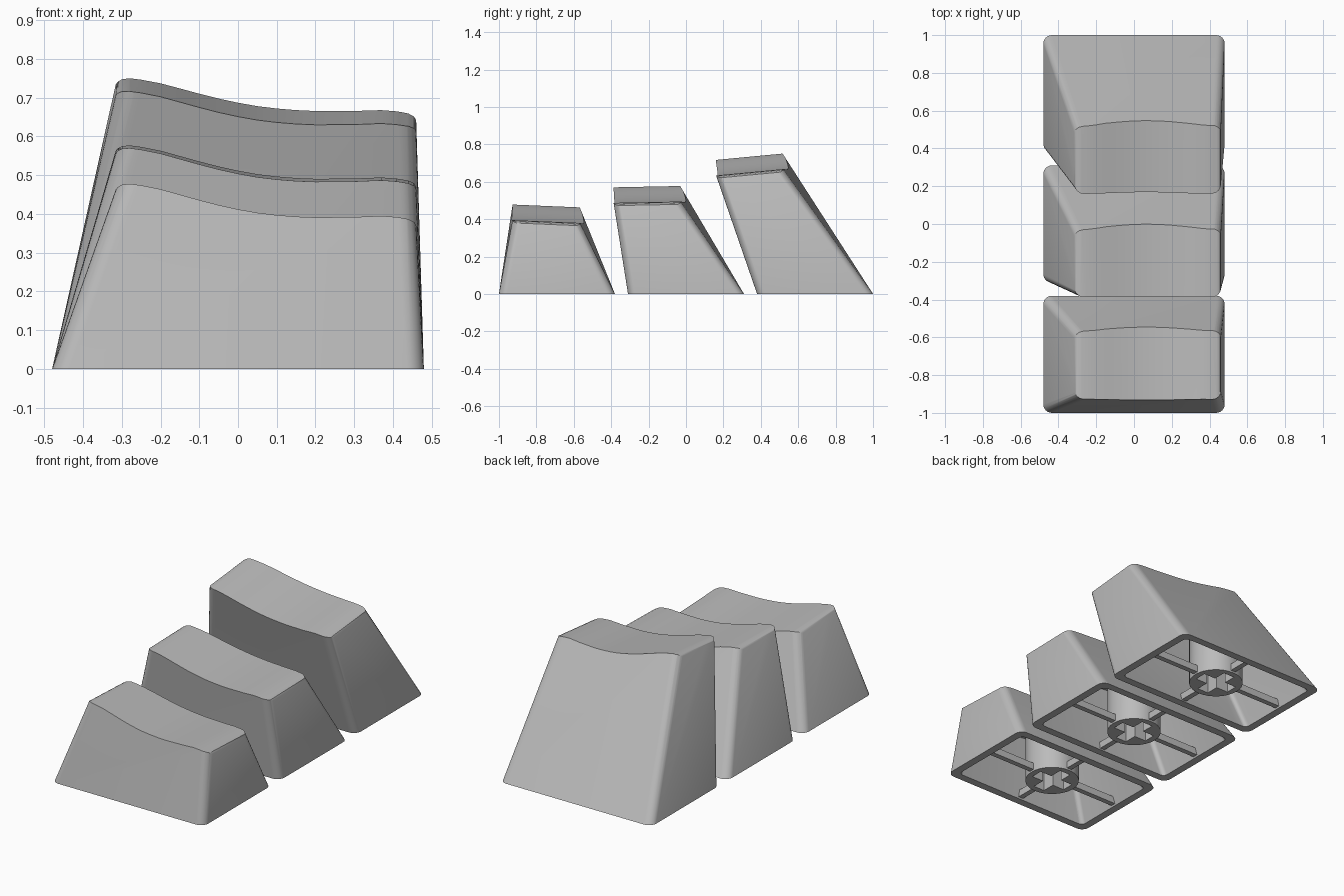
import bpy, bmesh, math
from mathutils import Matrix, Vector

if "Cube" in bpy.data.objects:
    bpy.data.objects.remove(bpy.data.objects["Cube"])

grey = bpy.data.materials.new("plain grey")
grey.use_nodes = True
grey.diffuse_color = (0.5, 0.5, 0.5, 1)
grey.node_tree.nodes["Principled BSDF"].inputs["Base Color"].default_value = (0.5, 0.5, 0.5, 1)

HALF_X, HALF_Y = 0.48, 0.31
LEFT_X, RIGHT_X = -0.316, 0.46      # top outline in x

# Dish cross-section: x, drop below the highest point
DISH = [(-0.4, -0.10), (-0.318, -0.016), (-0.31, -0.007), (-0.3, -0.002), (-0.28, 0),
        (-0.25, -0.004), (-0.2, -0.014), (-0.15, -0.028), (-0.1, -0.042), (-0.05, -0.055),
        (0, -0.066), (0.05, -0.075), (0.1, -0.081), (0.15, -0.085), (0.2, -0.087),
        (0.3, -0.086), (0.37, -0.083), (0.41, -0.086), (0.44, -0.091), (0.455, -0.098),
        (0.465, -0.115), (0.6, -0.28)]


def finish(name, bm):
    bmesh.ops.recalc_face_normals(bm, faces=bm.faces)
    mesh = bpy.data.meshes.new(name)
    bm.to_mesh(mesh)
    bm.free()
    mesh.materials.append(grey)
    obj = bpy.data.objects.new(name, mesh)
    bpy.context.collection.objects.link(obj)
    return obj


def skin(name, rings):
    """Closed solid through rings of matching points."""
    bm = bmesh.new()
    loops = [[bm.verts.new(p) for p in ring] for ring in rings]
    n = len(loops[0])
    for a, b in zip(loops, loops[1:]):
        for i in range(n):
            j = (i + 1) % n
            bm.faces.new((a[i], a[j], b[j], b[i]))
    bm.faces.new(loops[0])
    bm.faces.new(loops[-1])
    return finish(name, bm)


def boxes(name, specs):
    """Boxes given as centre and size."""
    bm = bmesh.new()
    for centre, size in specs:
        bmesh.ops.create_cube(bm, size=1, matrix=Matrix.Translation(centre) @ Matrix.Diagonal((*size, 1)))
    return finish(name, bm)


def combine(obj, tool, operation):
    mod = obj.modifiers.new("cut", "BOOLEAN")
    mod.object, mod.operation, mod.solver = tool, operation, "EXACT"
    bpy.context.view_layer.objects.active = obj
    bpy.ops.object.modifier_apply(modifier=mod.name)
    bpy.data.objects.remove(tool)


def rounded_rect(x0, x1, y0, y1, r, steps=6):
    pts = []
    for k, (cx, cy) in enumerate([(x1 - r, y1 - r), (x0 + r, y1 - r), (x0 + r, y0 + r), (x1 - r, y0 + r)]):
        for s in range(steps + 1):
            a = math.pi / 2 * (k + s / steps)
            pts.append((cx + r * math.cos(a), cy + r * math.sin(a)))
    return pts


def taper(name, cy, front, back, peak, tilt, inset, t0, t1):
    """Tapered block from the base outline towards the tilted top outline."""
    r = 0.045 - inset * 0.4
    base = rounded_rect(-HALF_X + inset, HALF_X - inset, cy - HALF_Y + inset, cy + HALF_Y - inset, r)
    top = rounded_rect(LEFT_X + inset, RIGHT_X - inset, front + inset, back - inset, r)
    slope = 0.087 / (RIGHT_X - LEFT_X)
    lows = [Vector((x, y, 0)) for x, y in base]
    highs = [Vector((x, y, peak - 0.014 - slope * (x - LEFT_X) + tilt * (y - front))) for x, y in top]
    return skin(name, [[a.lerp(b, t) for a, b in zip(lows, highs)] for t in (t0, t1)])


def smooth(obj):
    bpy.ops.object.select_all(action="DESELECT")
    obj.select_set(True)
    bpy.context.view_layer.objects.active = obj
    bpy.ops.object.shade_smooth_by_angle(angle=math.radians(32))


def keycap(name, cy, front, back, peak, tilt):
    shape = (cy, front, back, peak, tilt)

    # Shell: tapered block, scooped on top and hollow below
    shell = taper(name + "_shell", *shape, 0, 0, 1.15)
    rings = []
    for y in (front - 0.2, back + 0.2):
        z = peak + tilt * (y - front)
        rings.append([(x, y, z + d) for x, d in DISH] + [(0.6, y, z + 0.4), (-0.4, y, z + 0.4)])
    combine(shell, skin("dish_cutter", rings), "DIFFERENCE")
    combine(shell, taper("cavity_cutter", *shape, 0.045, -0.05, 0.82), "DIFFERENCE")
    smooth(shell)

    # Stem: round post with a cross-shaped socket
    circle = [(0.145 * math.cos(i * math.pi / 16), cy + 0.145 * math.sin(i * math.pi / 16)) for i in range(32)]
    stem = skin(name + "_stem", [[(x, y, z) for x, y in circle] for z in (0, peak)])
    for size in ((0.22, 0.07, 0.5), (0.07, 0.22, 0.5)):
        combine(stem, boxes("socket_cutter", [((0, cy, 0), size)]), "DIFFERENCE")
    combine(stem, taper("stem_limit", *shape, 0.02, -0.05, 0.85), "INTERSECT")
    smooth(stem)

    # Ribs from the stem to the walls
    specs = []
    for s in (-1, 1):
        specs.append(((s * 0.36, cy, 0.03), (0.46, 0.03, 0.04)))
        specs.append(((0, cy + s * 0.3, 0.03), (0.03, 0.34, 0.04)))
    ribs = boxes(name + "_ribs", specs)
    combine(ribs, taper("rib_limit", *shape, 0.02, -0.05, 0.85), "INTERSECT")


# Three rows, rising towards the back: centre, top front, top back, peak, tilt
keycap("front_key", -0.69, -0.93, -0.56, 0.478, -0.042)
keycap("middle_key", 0, -0.385, -0.02, 0.57, 0.02)
keycap("back_key", 0.69, 0.165, 0.528, 0.717, 0.095)
